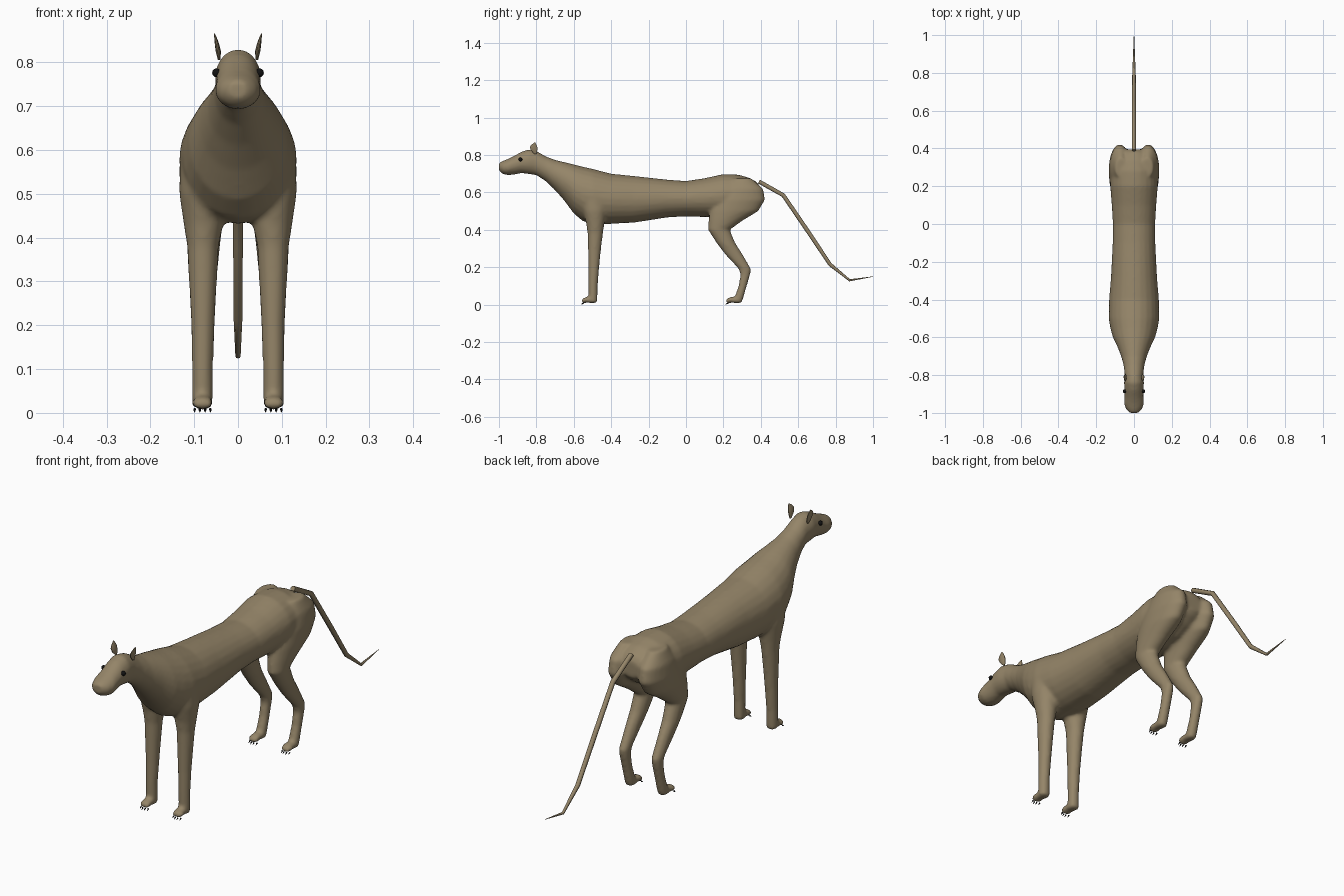
import bpy, bmesh, math
from mathutils import Vector, Matrix

if "Cube" in bpy.data.objects:
    bpy.data.objects.remove(bpy.data.objects["Cube"])


def material(name, rgb):
    m = bpy.data.materials.new(name)
    m.diffuse_color = (*rgb, 1)
    m.use_nodes = True
    m.node_tree.nodes["Principled BSDF"].inputs["Base Color"].default_value = m.diffuse_color
    return m


FUR = material("tan_fur", (0.30, 0.235, 0.14))
BLACK = material("black", (0.006, 0.006, 0.006))


def loft(bm, rings, axis, sides=24):
    """Skin elliptical rings (centre, half sizes) lying across the given axis."""
    loops = []
    for c, (a, b) in rings:
        loop = []
        for i in range(sides):
            t = 2 * math.pi * i / sides
            u, v = a * math.cos(t), b * math.sin(t)
            off = (u, 0, v) if axis == "y" else (u, v, 0)
            loop.append(bm.verts.new(Vector(c) + Vector(off)))
        loops.append(loop)
    for p, q in zip(loops, loops[1:]):
        for i in range(sides):
            j = (i + 1) % sides
            bm.faces.new((p[i], p[j], q[j], q[i]))
    bm.faces.new(loops[0])
    bm.faces.new(loops[-1])


def finish(bm, name, mat, angle=40):
    bmesh.ops.recalc_face_normals(bm, faces=bm.faces)
    me = bpy.data.meshes.new(name)
    bm.to_mesh(me)
    bm.free()
    ob = bpy.data.objects.new(name, me)
    bpy.context.collection.objects.link(ob)
    me.materials.append(mat)
    bpy.ops.object.select_all(action="DESELECT")
    ob.select_set(True)
    bpy.context.view_layer.objects.active = ob
    bpy.ops.object.shade_smooth_by_angle(angle=math.radians(angle))
    return ob


body = bmesh.new()

# Trunk, neck and head: y, bottom z, top z, half width
TRUNK = [(-1.0, .715, .758, .024), (-.98, .698, .768, .043), (-.95, .692, .78, .053),
         (-.92, .695, .795, .05), (-.88, .703, .817, .05), (-.84, .698, .831, .053),
         (-.80, .692, .822, .049), (-.75, .66, .793, .055), (-.70, .612, .774, .068),
         (-.65, .555, .762, .088), (-.60, .487, .75, .112), (-.55, .445, .737, .126),
         (-.5, .432, .726, .134), (-.4, .432, .70, .132), (-.28, .438, .688, .122),
         (-.1, .466, .668, .113), (0, .472, .661, .112), (.1, .468, .676, .118),
         (.2, .465, .698, .126), (.28, .48, .695, .122), (.34, .51, .678, .10),
         (.38, .54, .655, .07), (.395, .56, .63, .045)]
loft(body, [((0, y, (a + b) / 2), (w, (b - a) / 2)) for y, a, b, w in TRUNK], "y")

# Legs: z, x, y, half width, half depth
FORE = [(.66, .08, -.49, .025, .04), (.6, .09, -.49, .043, .07), (.5, .087, -.488, .047, .062),
        (.43, .079, -.485, .045, .048), (.38, .08, -.485, .036, .041), (.3, .08, -.489, .032, .035),
        (.2, .08, -.493, .027, .029), (.1, .081, -.497, .024, .025), (.04, .081, -.497, .024, .024),
        (.009, .081, -.497, .023, .023)]
HIND = [(.675, .07, .3, .03, .05), (.62, .074, .305, .052, .108), (.56, .075, .288, .059, .135),
        (.5, .077, .257, .055, .13), (.45, .078, .212, .047, .092), (.4, .078, .176, .039, .058),
        (.33, .08, .213, .034, .05), (.27, .081, .255, .028, .047), (.19, .081, .315, .023, .033),
        (.16, .081, .317, .022, .026), (.1, .081, .303, .022, .022), (.04, .081, .284, .023, .024),
        (.009, .081, .276, .022, .022)]
for side in (-1, 1):
    for leg in (FORE, HIND):
        loft(body, [((side * x, y, z), (a, b)) for z, x, y, a, b in leg], "z")
        # Paw
        heel = leg[-1][2]
        paw = [(.015, .023, .022, .014), (-.03, .026, .023, .016), (-.05, .022, .025, .015),
               (-.062, .018, .016, .008)]
        loft(body, [((side * .081, heel + y, z), (w, h)) for y, z, w, h in paw], "y")

# Blend trunk and legs into one skin
ob = finish(body, "body", FUR, 180)
rm = ob.modifiers.new("blend", "REMESH")
rm.mode = "VOXEL"
rm.voxel_size = 0.008
rm.use_smooth_shade = True
sm = ob.modifiers.new("soften", "SMOOTH")
sm.factor = 0.5
sm.iterations = 6

# Tail: jointed tapering tube
TAIL = [(.39, .658, .011), (.52, .585, .011), (.66, .38, .011), (.77, .215, .010),
        (.875, .13, .006), (1.0, .15, .001)]
cu = bpy.data.curves.new("tail", "CURVE")
cu.dimensions = "3D"
cu.bevel_depth = 1.0
cu.bevel_resolution = 2
cu.use_fill_caps = True
sp = cu.splines.new("POLY")
sp.points.add(len(TAIL) - 1)
for p, (y, z, r) in zip(sp.points, TAIL):
    p.co = (0, y, z, 1)
    p.radius = r
cu.materials.append(FUR)
bpy.context.collection.objects.link(bpy.data.objects.new("tail", cu))

for side, tag in ((-1, "right"), (1, "left")):
    # Ear: thin cupped leaf leaning outward
    bm = bmesh.new()
    loft(bm, [((side * x, y, z), (a, b)) for z, x, y, a, b in
              [(.805, .043, -.805, .003, .006), (.825, .045, -.812, .006, .018),
               (.842, .048, -.815, .005, .021), (.855, .051, -.813, .003, .014),
               (.866, .054, -.808, .001, .003)]], "z", 10)
    finish(bm, tag + "_ear", FUR)

    # Eye
    bm = bmesh.new()
    bmesh.ops.create_uvsphere(bm, u_segments=12, v_segments=8, radius=.01,
                              matrix=Matrix.Translation((side * .049, -.885, .776)))
    finish(bm, tag + "_eye", BLACK)

    # Claws: four small points ahead of each paw
    for part, heel in (("fore", -.497), ("hind", .276)):
        bm = bmesh.new()
        for i in range(4):
            k = i - 1.5
            pos = (side * .081 + k * .012, heel - .062 + abs(k) * .005, .005)
            bmesh.ops.create_cone(bm, segments=6, radius1=.0035, radius2=.0005, depth=.012,
                                  cap_ends=True, matrix=Matrix.Translation(pos)
                                  @ Matrix.Rotation(math.radians(125), 4, "X"))
        finish(bm, f"{tag}_{part}_claws", BLACK)
